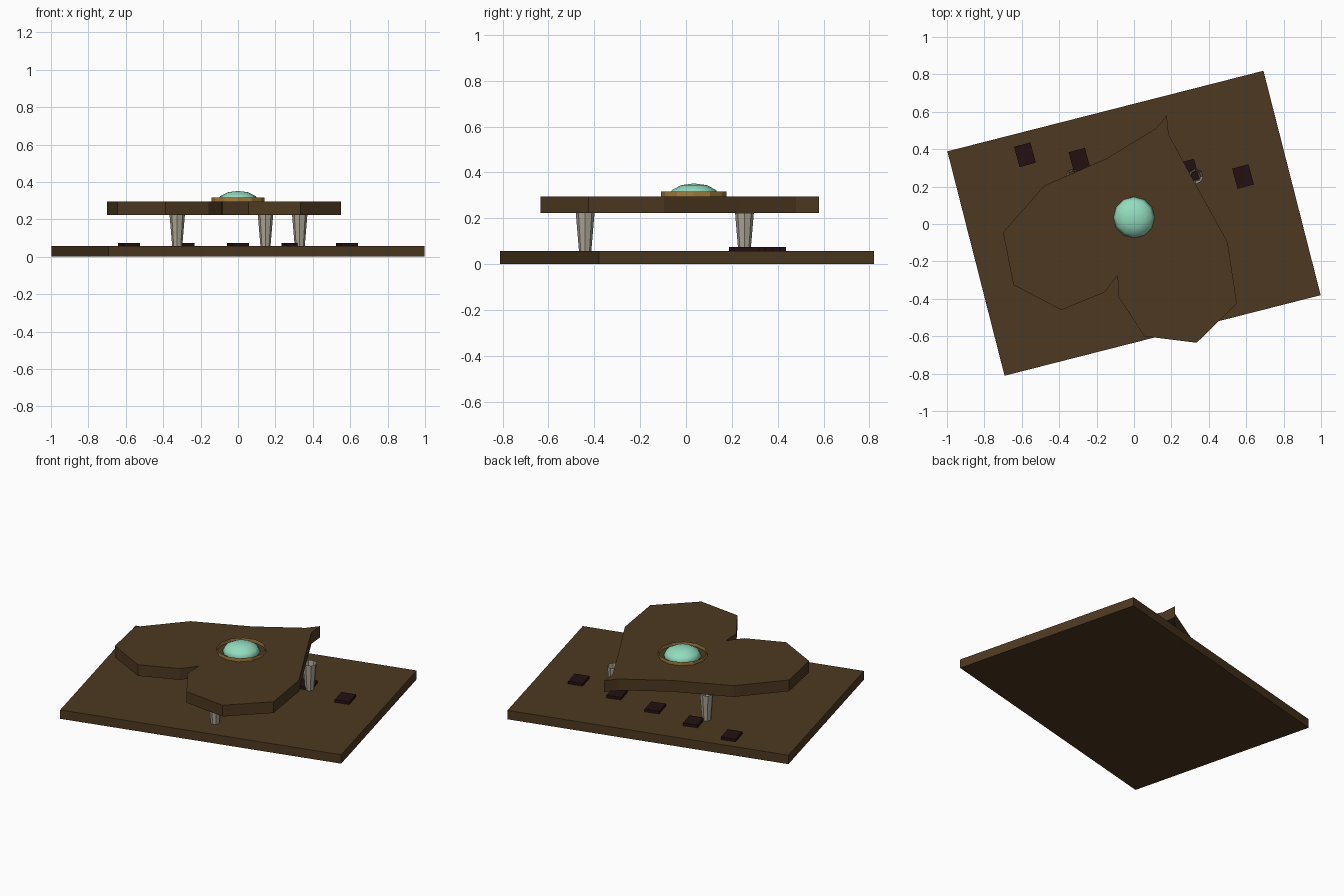
import bpy, bmesh, math
from mathutils import Matrix, Vector

if "Cube" in bpy.data.objects:
    bpy.data.objects.remove(bpy.data.objects["Cube"])


def material(name, rgb):
    m = bpy.data.materials.new(name)
    m.diffuse_color = (*rgb, 1)
    m.use_nodes = True
    m.node_tree.nodes["Principled BSDF"].inputs["Base Color"].default_value = m.diffuse_color
    return m


BROWN = material("dark brown wood", (0.075, 0.040, 0.015))
STONE = material("pale grey stone", (0.42, 0.38, 0.30))
GOLD = material("old gold", (0.36, 0.21, 0.05))
GREEN = material("mint gem", (0.29, 0.72, 0.52))
MAROON = material("near black maroon", (0.017, 0.005, 0.006))


def finish(name, bm, mat, smooth=False):
    bmesh.ops.recalc_face_normals(bm, faces=bm.faces)
    me = bpy.data.meshes.new(name)
    bm.to_mesh(me)
    bm.free()
    me.materials.append(mat)
    for p in me.polygons:
        p.use_smooth = smooth
    ob = bpy.data.objects.new(name, me)
    bpy.context.collection.objects.link(ob)
    return ob


def box(name, center, size, angle, mat):
    bm = bmesh.new()
    m = (Matrix.Translation(center) @ Matrix.Rotation(math.radians(angle), 4, 'Z')
         @ Matrix.Diagonal((*size, 1)))
    bmesh.ops.create_cube(bm, size=1, matrix=m)
    finish(name, bm, mat)


def tube(name, center, r_low, r_high, z_low, z_high, sides, mat):
    # open-ended tube
    bm = bmesh.new()
    m = Matrix.Translation((*center, (z_low + z_high) / 2))
    bmesh.ops.create_cone(bm, cap_ends=False, segments=sides, radius1=r_low,
                          radius2=r_high, depth=z_high - z_low, matrix=m)
    finish(name, bm, mat)


# slanted base board
box("base_board", (0, 0.004, 0.0285), (1.744, 1.238, 0.057), 14.3, BROWN)

# heart-shaped table top
outline = [(0.175, 0.58), (0.185, 0.48), (0.325, 0.22), (0.50, -0.095),
           (0.55, -0.425), (0.335, -0.635), (0.055, -0.60), (-0.083, -0.39),
           (-0.088, -0.275), (-0.157, -0.365), (-0.388, -0.46),
           (-0.645, -0.325), (-0.70, -0.045), (-0.48, 0.205),
           (-0.147, 0.35), (0.12, 0.513)]
bm = bmesh.new()
face = bm.faces.new([bm.verts.new((x, y, 0.222)) for x, y in outline])
ext = bmesh.ops.extrude_face_region(bm, geom=[face], use_keep_orig=True)
bmesh.ops.translate(bm, vec=Vector((0, 0, 0.072)),
                    verts=[g for g in ext["geom"] if isinstance(g, bmesh.types.BMVert)])
finish("heart_top", bm, BROWN)

# three tapered hollow legs
for i, pos in enumerate([(-0.325, 0.255), (0.33, 0.255), (0.147, -0.44)]):
    tube(f"leg_{i + 1}", pos, 0.027, 0.041, 0.057, 0.224, 8, STONE)

# row of dark tiles behind
for i in range(5):
    x = -0.583 + i * 0.2915
    box(f"tile_{i + 1}", (x, 0.312 - 0.1 * x, 0.0655), (0.09, 0.112, 0.017), 15, MAROON)

# gold rim and domed gem
tube("gem_rim", (0, 0.033), 0.143, 0.143, 0.294, 0.316, 12, GOLD)
bm = bmesh.new()
bmesh.ops.create_uvsphere(bm, u_segments=12, v_segments=6, radius=0.11,
                          matrix=Matrix.Translation((0, 0.035, 0.296))
                          @ Matrix.Diagonal((1, 1, 0.51, 1)))
finish("gem", bm, GREEN, smooth=True)
